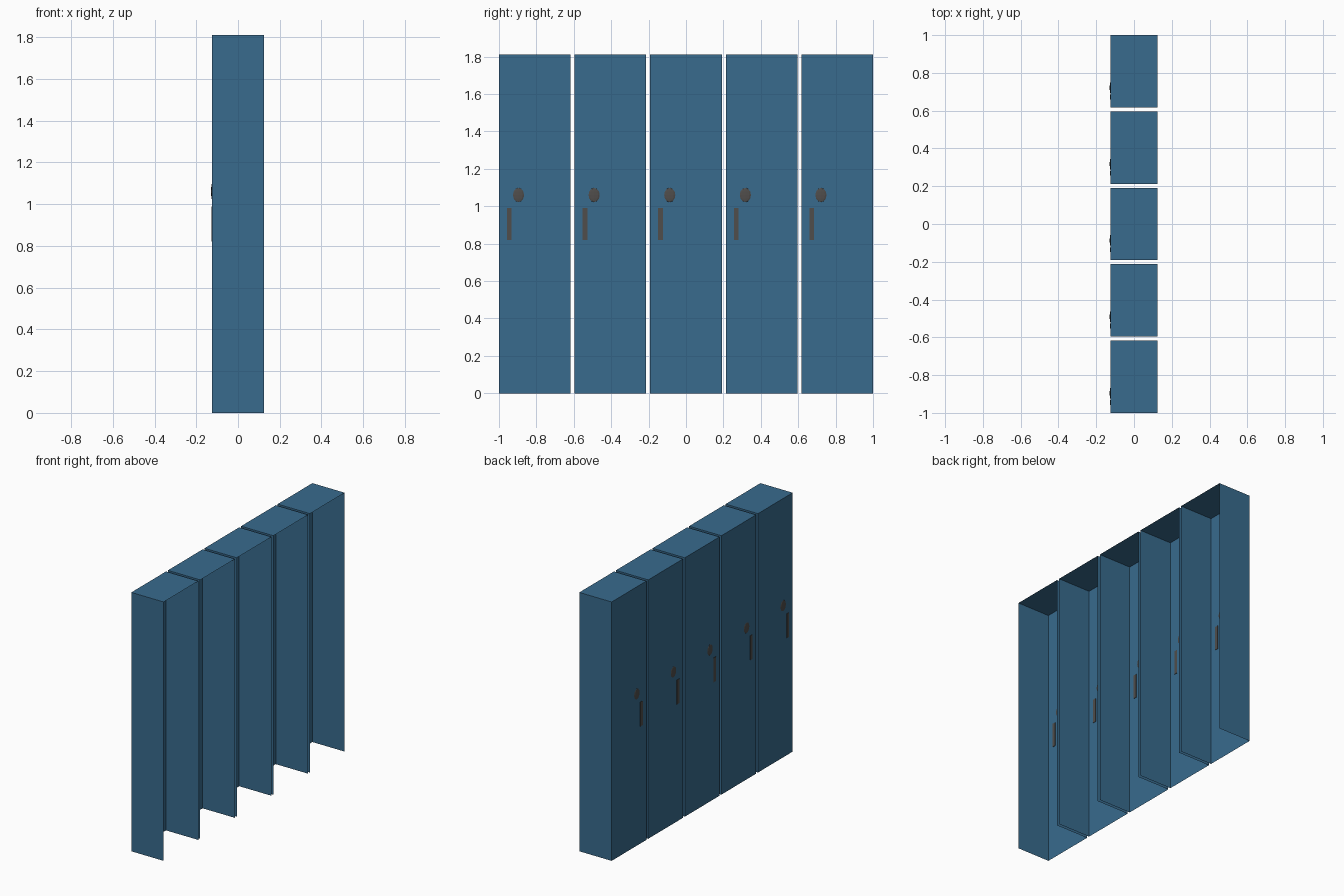
import bpy, bmesh
from mathutils import Matrix

if "Cube" in bpy.data.objects:
    bpy.data.objects.remove(bpy.data.objects["Cube"])

COUNT, WIDTH, HEIGHT = 5, 0.383, 1.81
PITCH = (2 - WIDTH) / (COUNT - 1)
DOOR_X, OPEN_X = -0.125, 0.125


def material(name, rgb):
    m = bpy.data.materials.new(name)
    m.diffuse_color = (*rgb, 1)
    m.use_nodes = True
    m.node_tree.nodes["Principled BSDF"].inputs["Base Color"].default_value = m.diffuse_color
    return m


blue = material("locker blue", (0.040, 0.146, 0.270))
grey = material("dark grey metal", (0.080, 0.074, 0.070))


def finish(name, bm, mat):
    me = bpy.data.meshes.new(name)
    bm.to_mesh(me)
    bm.free()
    me.materials.append(mat)
    ob = bpy.data.objects.new(name, me)
    bpy.context.collection.objects.link(ob)
    return ob


def box(bm, centre, size):
    bmesh.ops.create_cube(bm, size=1, matrix=Matrix.Translation(centre) @ Matrix.Diagonal((*size, 1)))
    bm.normal_update()


for i in range(COUNT):
    y = -1 + WIDTH / 2 + i * PITCH

    # Sheet-metal shell: door, two sides and top; back (+x) and bottom are open
    bm = bmesh.new()
    box(bm, ((DOOR_X + OPEN_X) / 2, y, HEIGHT / 2), (OPEN_X - DOOR_X, WIDTH, HEIGHT))
    gone = [f for f in bm.faces if f.normal.x > 0.5 or f.normal.z < -0.5]
    bmesh.ops.delete(bm, geom=gone, context='FACES')
    finish(f"locker_shell_{i + 1}", bm, blue)

    # Upright pull handle set through the door
    bm = bmesh.new()
    box(bm, (DOOR_X, y - 0.136, 0.905), (0.006, 0.025, 0.17))
    finish(f"handle_{i + 1}", bm, grey)

    # Flattened lock knob above the handle
    bm = bmesh.new()
    bmesh.ops.create_uvsphere(bm, u_segments=8, v_segments=6, radius=1,
                              matrix=Matrix.Translation((DOOR_X, y - 0.087, 1.06))
                              @ Matrix.Diagonal((0.004, 0.03, 0.038, 1)))
    finish(f"lock_knob_{i + 1}", bm, grey)
